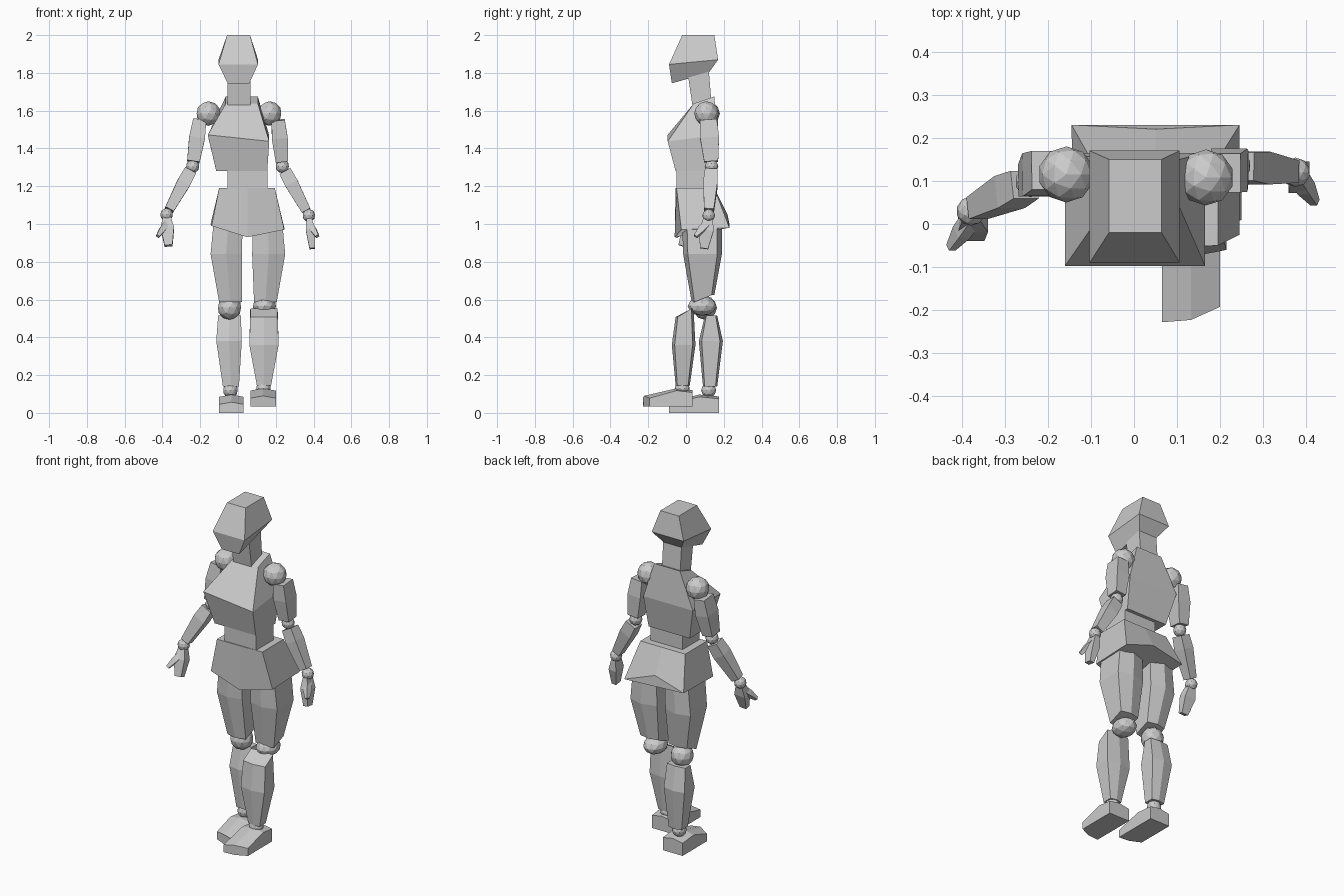
import bpy
import bmesh
from mathutils import Vector

default_cube = bpy.data.objects.get("Cube")
if default_cube:
    bpy.data.objects.remove(default_cube, do_unlink=True)

# One plain grey for the whole mannequin
GREY = (0.6, 0.6, 0.6, 1.0)
material = bpy.data.materials.new("mannequin grey")
material.use_nodes = True
material.diffuse_color = GREY
material.node_tree.nodes["Principled BSDF"].inputs["Base Color"].default_value = GREY


def finish(name, bm):
    bmesh.ops.recalc_face_normals(bm, faces=bm.faces)
    mesh = bpy.data.meshes.new(name)
    bm.to_mesh(mesh)
    bm.free()
    mesh.materials.append(material)
    part = bpy.data.objects.new(name, mesh)
    bpy.context.collection.objects.link(part)
    return part


def loft(name, rings):
    """Skin a list of equal-length rings and cap both ends."""
    bm = bmesh.new()
    loops = [[bm.verts.new(point) for point in ring] for ring in rings]
    for lower, upper in zip(loops, loops[1:]):
        count = len(lower)
        for i in range(count):
            j = (i + 1) % count
            bm.faces.new((lower[i], lower[j], upper[j], upper[i]))
    bm.faces.new(loops[0])
    bm.faces.new(loops[-1])
    return finish(name, bm)


def box_ring(left, right, front, back, z_front, z_back, roll=0.0):
    """Rectangular section; roll lowers the +x side of the front edge."""
    return [(left, front, z_front + roll), (right, front, z_front - roll),
            (right, back, z_back), (left, back, z_back)]


def leg_ring(left, right, front, back, z, tilt=0.0):
    """Six-sided section with a shallow ridge at the front and the back."""
    middle = (left + right) / 2
    inset = (back - front) * 0.12
    return [(left, front + inset, z - tilt), (middle, front, z - tilt),
            (right, front + inset, z - tilt), (right, back - inset, z + tilt),
            (middle, back, z + tilt), (left, back - inset, z + tilt)]


def ball(name, centre, radius, stretch=(1, 1, 1)):
    bm = bmesh.new()
    bmesh.ops.create_icosphere(bm, subdivisions=2, radius=radius)
    bmesh.ops.scale(bm, vec=stretch, verts=bm.verts)
    bmesh.ops.translate(bm, vec=centre, verts=bm.verts)
    return finish(name, bm)


def segment(name, start, end, sections):
    """Four-sided bar; sections hold (fraction, half width, half depth)."""
    start, end = Vector(start), Vector(end)
    axis = (end - start).normalized()
    side = axis.cross(Vector((0, 1, 0))).normalized()
    depth = side.cross(axis)
    rings = []
    for fraction, width, thick in sections:
        centre = start.lerp(end, fraction)
        rings.append([centre + side * width * a + depth * thick * b
                      for a, b in ((-1, -1), (1, -1), (1, 1), (-1, 1))])
    return loft(name, rings)


# Head and neck
loft("head", [
    box_ring(-.055, .06, -.075, .12, 1.745, 1.80),
    box_ring(-.103, .106, -.09, .17, 1.845, 1.87),
    box_ring(-.058, .064, -.02, .15, 2, 2)])
loft("neck", [
    box_ring(-.055, .065, .035, .135, 1.62, 1.64),
    box_ring(-.055, .065, .01, .12, 1.79, 1.82)])

# Torso
loft("chest", [
    box_ring(-.115, .155, -.055, .13, 1.28, 1.28),
    box_ring(-.16, .165, -.097, .165, 1.455, 1.47, .017),
    box_ring(-.065, .105, .04, .15, 1.637, 1.675)])
loft("waist", [
    box_ring(-.055, .155, -.05, .11, 1.15, 1.15),
    box_ring(-.055, .155, -.05, .11, 1.30, 1.30)])

# Hips, with a dipped front and an arched back
hip_hem = [(-.14, -.055, .99), (.05, -.06, .93), (.245, -.025, .97),
           (.245, .23, .98), (.05, .22, 1.05), (-.145, .23, 1)]
hip_top = [(-.10, -.055, 1.19), (.05, -.055, 1.19), (.195, -.05, 1.19),
           (.195, .15, 1.19), (.05, .15, 1.19), (-.10, .15, 1.19)]
loft("hips", [hip_hem, hip_top])

# Arms: shoulder, elbow, wrist, finger tip, thumb tip, palm half sizes
arms = {
    "left": [(.167, .108, 1.585), (.235, .135, 1.305), (.375, .12, 1.045),
             (.393, .095, .87), (.42, .05, .935), (.024, .037)],
    "right": [(-.157, .115, 1.585), (-.24, .098, 1.305), (-.378, .03, 1.05),
              (-.368, -.025, .885), (-.425, -.055, .935), (.035, .026)]}
for side, (shoulder, elbow, wrist, tip, thumb, palm) in arms.items():
    ball(side + "_shoulder", shoulder, .065)
    ball(side + "_elbow", elbow, .036)
    ball(side + "_wrist", wrist, .034)
    outward = Vector((.045 if side == "left" else -.045, .01, -.03))
    segment(side + "_upper_arm", Vector(shoulder) + outward, elbow,
            [(.02, .035, .045), (.4, .042, .05), (.9, .033, .037)])
    segment(side + "_forearm", elbow, wrist,
            [(.1, .033, .033), (.35, .036, .038), (.9, .025, .026)])
    wide, thick = palm
    segment(side + "_hand", wrist, tip,
            [(.1, wide * .6, thick * .7), (.45, wide, thick),
             (1, wide * .6, thick * .6)])
    segment(side + "_thumb", Vector(wrist).lerp(Vector(tip), .25), thumb,
            [(0, .016, .018), (.5, .016, .018), (1, .009, .009)])

# Thighs
loft("left_thigh", [
    leg_ring(.085, .205, .03, .15, .605, .018),
    leg_ring(.075, .25, -.015, .19, .84),
    leg_ring(.08, .235, -.02, .19, 1)])
loft("right_thigh", [
    leg_ring(-.10, .02, .03, .15, .605, .018),
    leg_ring(-.145, .02, -.015, .19, .84),
    leg_ring(-.13, .025, -.02, .19, 1)])

# Knees and ankles
ball("left_knee", (.14, .085, .565), .064, (1, 1.2, .8))
ball("right_knee", (-.045, .10, .557), .064)
ball("left_ankle", (.135, -.02, .13), .04)
ball("right_ankle", (-.04, .12, .12), .04)

# Shins
loft("left_shin", [
    leg_ring(.10, .175, -.055, .02, .145),
    leg_ring(.06, .215, -.075, .05, .36),
    leg_ring(.065, .21, -.055, .04, .53, .022)])
loft("right_shin", [
    leg_ring(-.08, .005, .09, .165, .14),
    leg_ring(-.115, .02, .068, .195, .38),
    leg_ring(-.105, .015, .10, .165, .515)])


def foot(name, left, right, toe, instep, heel, floor, skew):
    """Wedge shoe with a low ridge; skew angles the toe outward."""
    middle = (left + right) / 2
    rings = []
    for y, height, angle in ((heel, .075, 0), (instep, .085, 0), (toe, .045, skew)):
        rings.append([(left, y - angle, floor), (middle, y - abs(angle) * .7, floor),
                      (right, y + angle, floor), (right, y + angle, floor + height),
                      (middle, y - abs(angle) * .7, floor + height + .012),
                      (left, y - angle, floor + height)])
    loft(name, rings)


foot("left_foot", .065, .20, -.21, -.05, .035, .033, .018)
foot("right_foot", -.10, .03, -.072, .07, .175, 0, -.018)
